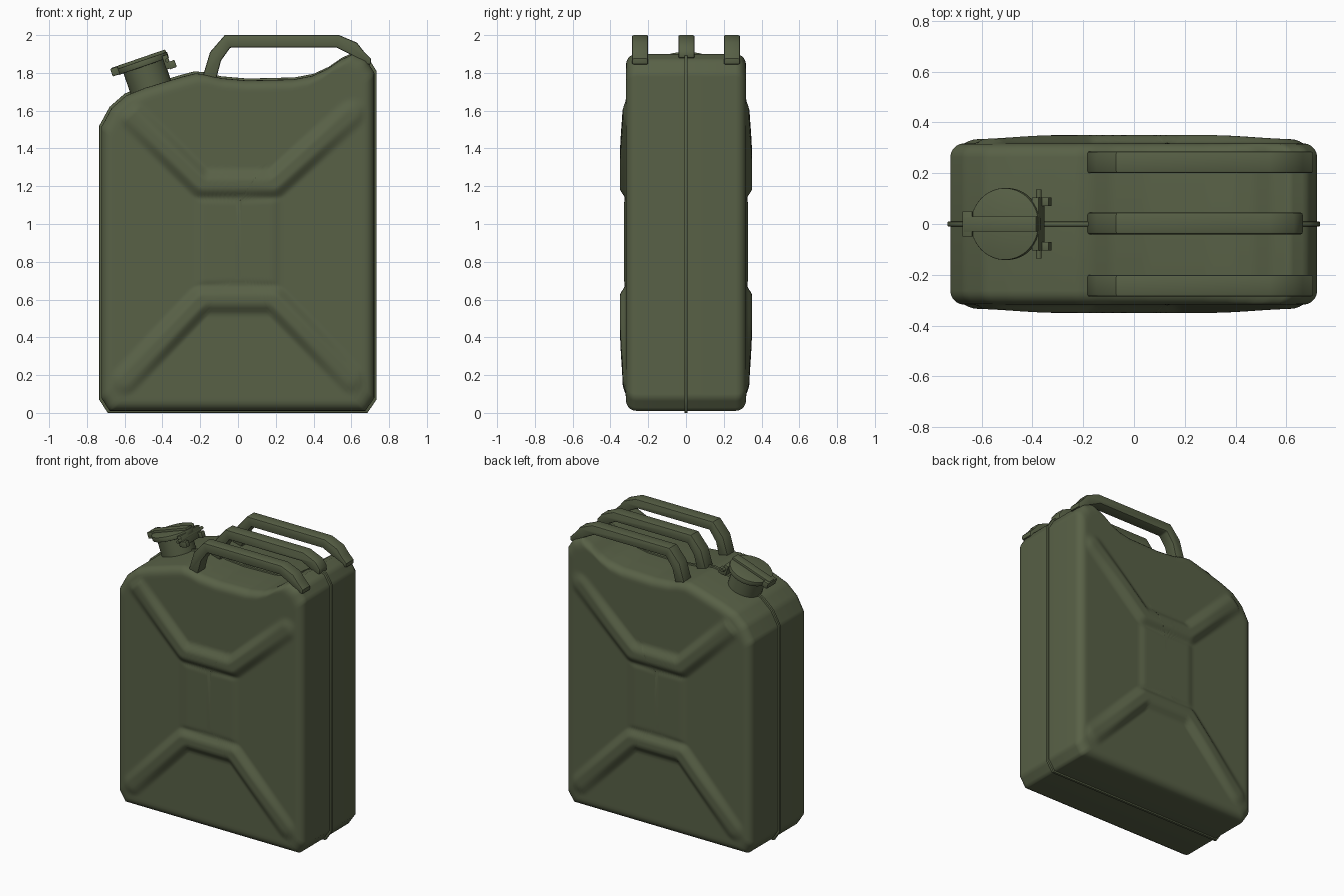
import bpy, bmesh, math
from mathutils import Vector, Matrix

if "Cube" in bpy.data.objects:
    bpy.data.objects.remove(bpy.data.objects["Cube"])

olive = bpy.data.materials.new("olive green")
olive.diffuse_color = (0.098, 0.119, 0.062, 1)
olive.use_nodes = True
olive.node_tree.nodes["Principled BSDF"].inputs["Base Color"].default_value = olive.diffuse_color


def finish(bm, name, bevel=0.0, angle=35):
    """Turn a bmesh into a named, coloured, smooth-by-angle object."""
    bmesh.ops.recalc_face_normals(bm, faces=bm.faces[:])
    if bevel:
        edges = [e for e in bm.edges if e.calc_face_angle(0) > math.radians(50)]
        bmesh.ops.bevel(bm, geom=edges, offset=bevel, segments=2, profile=0.5,
                        affect='EDGES', clamp_overlap=True)
    me = bpy.data.meshes.new(name)
    bm.to_mesh(me)
    bm.free()
    me.materials.append(olive)
    for p in me.polygons:
        p.use_smooth = True
    me.set_sharp_from_angle(angle=math.radians(angle))
    ob = bpy.data.objects.new(name, me)
    bpy.context.collection.objects.link(ob)
    return ob


def slab(name, pts, y0, y1, bevel=0.0, angle=35):
    """Extrude an x/z profile along y."""
    bm = bmesh.new()
    f = bm.faces.new([bm.verts.new((x, y0, z)) for x, z in pts])
    r = bmesh.ops.extrude_face_region(bm, geom=[f])
    bmesh.ops.translate(bm, vec=(0, y1 - y0, 0),
                        verts=[v for v in r['geom'] if isinstance(v, bmesh.types.BMVert)])
    return finish(bm, name, bevel, angle)


def smooth(t):
    t = max(0.0, min(1.0, t))
    return t * t * (3 - 2 * t)


# Can silhouette (x, z), measured at the seam
outline = [(-0.735, 0.07), (-0.69, 0.0), (0.685, 0.0), (0.733, 0.07), (0.733, 1.81),
           (0.69, 1.88), (0.62, 1.912), (0.55, 1.88), (0.48, 1.832), (0.40, 1.795),
           (0.30, 1.776), (0.05, 1.77), (-0.09, 1.782), (-0.17, 1.803), (-0.23, 1.808),
           (-0.30, 1.79), (-0.50, 1.73), (-0.60, 1.69), (-0.68, 1.62), (-0.735, 1.52)]
CZ = 0.92


def resample(pts, step):
    out = []
    for i, a in enumerate(pts):
        a, b = Vector(a), Vector(pts[(i + 1) % len(pts)])
        n = max(1, round((b - a).length / step))
        out += [a.lerp(b, k / n) for k in range(n)]
    return out


# Pressed relief of the side panels: two bent ribs and a low centre pad
ribs = [[(-0.60, 1.61), (-0.19, 1.21), (0.19, 1.21), (0.60, 1.58)],
        [(-0.60, 0.17), (-0.19, 0.60), (0.19, 0.60), (0.60, 0.18)]]


def relief(x, z):
    p, d = Vector((x, z)), 9.0
    for rib in ribs:
        for a, b in zip(rib, rib[1:]):
            a, b = Vector(a), Vector(b)
            t = max(0, min(1, (p - a).dot(b - a) / (b - a).length_squared))
            d = min(d, (p - a.lerp(b, t)).length)
    fade = 1 - 0.5 * smooth((abs(x) - 0.3) / 0.35)
    h = 0.032 * fade * smooth((0.085 - d) / 0.065)
    pad = 0.010 * smooth((0.23 - abs(x)) / 0.05) * smooth((0.25 - abs(z - 0.905)) / 0.05)
    return max(h, pad)


# Body: concentric rings from the seam round the edge to the panel centre
loop = resample(outline, 0.02)
N, R, HALF, INSET = len(loop), 0.055, 0.318, 0.011
half_rings = [(INSET, 0.0)]
for k in range(6):
    a = k / 5 * math.pi / 2
    half_rings.append((INSET + R * (1 - math.cos(a)), HALF - R * (1 - math.sin(a))))
PANEL = 38
for k in range(1, PANEL):
    half_rings.append((INSET + R + k / PANEL * (0.73 - INSET - R), HALF))

bm = bmesh.new()
seam_ring = None
for side in (-1, 1):
    prev = None
    for i, (d, y) in enumerate(half_rings):
        if i == 0 and seam_ring:
            prev = seam_ring
            continue
        ring = []
        for p in loop:
            x = p.x * (1 - d / 0.73)
            z = CZ + (p.y - CZ) * (1 - d / CZ)
            h = relief(x, z) if i > 6 else 0
            ring.append(bm.verts.new((x, side * (y + h), z)))
        if prev:
            for k in range(N):
                j = (k + 1) % N
                bm.faces.new((prev[k], prev[j], ring[j], ring[k]))
        else:
            seam_ring = ring
        prev = ring
    bm.faces.new(prev)
finish(bm, "can_body", angle=80)

# Welded seam standing proud around the middle
slab("seam_flange", outline, -0.009, 0.009, 0.003)

# Three carrying handles
arch = [(0.60, 1.895), (0.52, 1.935), (-0.04, 1.935), (-0.09, 1.865), (-0.12, 1.75),
        (-0.19, 1.77), (-0.148, 1.91), (-0.07, 2.0), (0.535, 2.0), (0.63, 1.96)]
outer_end = [(0.665, 1.915), (0.705, 1.875), (0.705, 1.845), (0.63, 1.845)]
middle_end = [(0.665, 1.915), (0.665, 1.88), (0.62, 1.87)]
for name, y, end in (("front_handle", -0.243, outer_end), ("middle_handle", 0.002, middle_end),
                     ("back_handle", 0.243, outer_end)):
    slab(name, arch + end, y - 0.043, y + 0.043, 0.009)

# Tilted spout frame: local x along the lid, local z along the neck
frame = Matrix.Translation((-0.465, 0, 1.735)) @ Matrix.Rotation(math.radians(-19), 4, 'Y')


def disc(name, radius, z0, z1, bevel=0.0):
    bm = bmesh.new()
    bmesh.ops.create_cone(bm, cap_ends=True, segments=40, radius1=radius, radius2=radius,
                          depth=z1 - z0, matrix=Matrix.Translation((0, 0, (z0 + z1) / 2)))
    finish(bm, name, bevel).matrix_world = frame


def box(name, lo, hi, bevel=0.003):
    lo, hi = Vector(lo), Vector(hi)
    bm = bmesh.new()
    bmesh.ops.create_cube(bm, size=1, matrix=Matrix.Translation((lo + hi) / 2)
                          @ Matrix.Diagonal((*(hi - lo), 1)))
    finish(bm, name, bevel).matrix_world = frame


disc("spout_neck", 0.113, -0.07, 0.11)
disc("spout_lid", 0.142, 0.105, 0.138, 0.004)

# Locking lever across the lid with its thumb tab
box("lid_lever", (-0.165, -0.03, 0.13), (0.137, 0.03, 0.153))
box("lever_tab", (-0.172, -0.05, 0.108), (-0.132, 0.05, 0.15))

# Hinge bracket, lugs and pin at the inner side of the lid
box("hinge_bracket", (0.108, -0.105, 0.05), (0.138, 0.105, 0.125))
for s, side in ((-1, "front"), (1, "back")):
    y0, y1 = sorted((s * 0.07, s * 0.105))
    box(side + "_hinge_lug", (0.125, y0, 0.045), (0.165, y1, 0.085))
bm = bmesh.new()
bmesh.ops.create_cone(bm, cap_ends=True, segments=12, radius1=0.011, radius2=0.011, depth=0.27,
                      matrix=Matrix.Translation((0.128, 0, 0.095))
                      @ Matrix.Rotation(math.pi / 2, 4, 'X'))
finish(bm, "hinge_pin").matrix_world = frame
